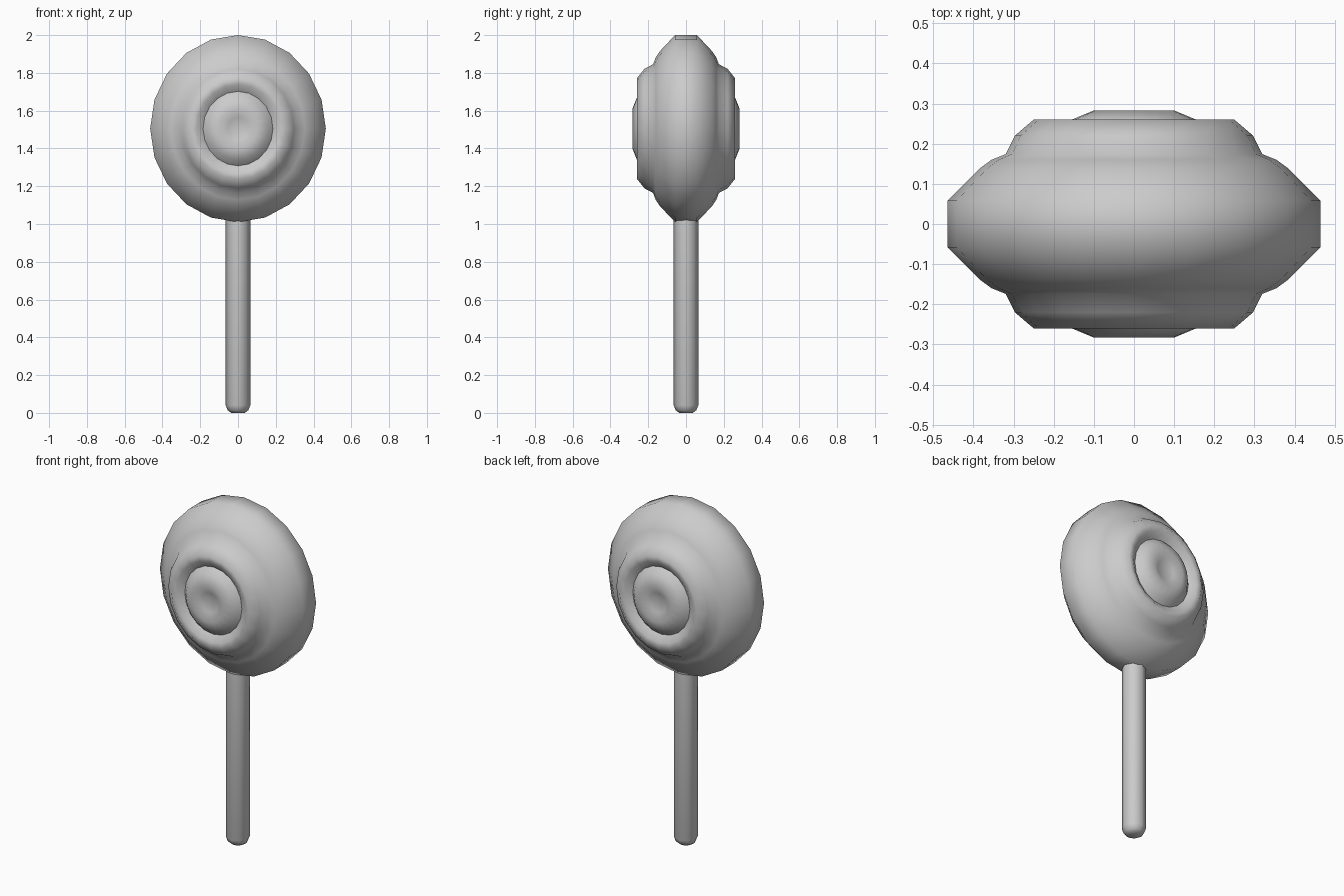
import bpy, math

if "Cube" in bpy.data.objects:
    bpy.data.objects.remove(bpy.data.objects["Cube"])

grey = bpy.data.materials.new("candy grey")
grey.diffuse_color = (0.6, 0.6, 0.6, 1)
grey.use_nodes = True
grey.node_tree.nodes["Principled BSDF"].inputs["Base Color"].default_value = grey.diffuse_color


def lathe(name, profile, sides, place, phase=0.0):
    """Revolve (radius, height) points; place maps (a, b, height) to world."""
    verts, rings, faces = [], [], []
    for r, h in profile:
        if r == 0:
            rings.append([len(verts)] * sides)
            verts.append(place(0, 0, h))
        else:
            rings.append([len(verts) + i for i in range(sides)])
            for i in range(sides):
                t = 2 * math.pi * i / sides + phase
                verts.append(place(r * math.cos(t), r * math.sin(t), h))
    for lo, hi in zip(rings, rings[1:]):
        for i in range(sides):
            j = (i + 1) % sides
            quad = [lo[i], lo[j], hi[j], hi[i]]
            faces.append(list(dict.fromkeys(quad)))
    mesh = bpy.data.meshes.new(name)
    mesh.from_pydata(verts, [], faces)
    mesh.materials.append(grey)
    obj = bpy.data.objects.new(name, mesh)
    bpy.context.collection.objects.link(obj)
    bpy.ops.object.select_all(action='DESELECT')
    obj.select_set(True)
    bpy.context.view_layer.objects.active = obj
    bpy.ops.object.shade_smooth_by_angle(angle=math.radians(60))
    return obj


# Candy: half profile from rim to dimpled centre, mirrored front to back
half = [(0.465, 0.058), (0.385, 0.138), (0.355, 0.16), (0.32, 0.174),
        (0.297, 0.22), (0.25, 0.26), (0.22, 0.255), (0.185, 0.228),
        (0.155, 0.26), (0.10, 0.283), (0.055, 0.262), (0, 0.258)]
profile = [(r, -h) for r, h in reversed(half)] + half
lathe("candy", profile, 20, lambda a, b, h: (a, -h, 1.505 + b * 1.065))

# Stick: eight sides with a rounded foot, its top buried in the candy
stick = [(0, 0.005), (0.035, 0.005), (0.054, 0.018), (0.065, 0.045),
         (0.065, 1.08), (0, 1.08)]
lathe("stick", stick, 8, lambda a, b, h: (a, b, h - 0.005))
